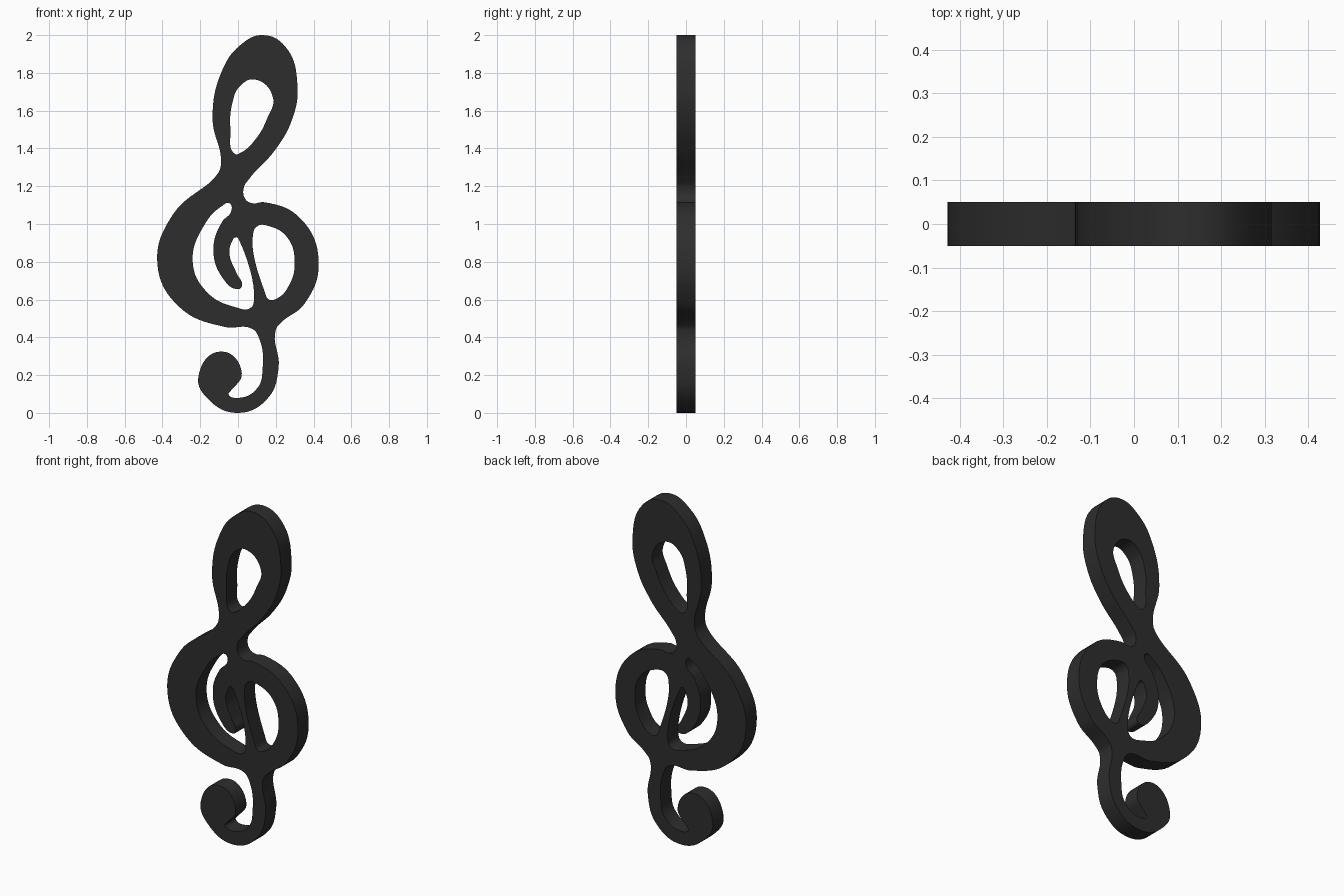
import bpy
import bmesh
import math
from mathutils import Matrix

UNIT = 0.01          # contour points are in hundredths of a unit
HALF_DEPTH = 0.05

default_cube = bpy.data.objects.get("Cube")
if default_cube:
    bpy.data.objects.remove(default_cube, do_unlink=True)

# Outer contour, clockwise from the top: head, bowl, stem, curled tail, back up
head_right = [(13, 200), (25, 194), (31.5, 173), (28.5, 155), (19.5, 139), (6, 124)]
waist_right = [(3, 119), (4, 113), (7.5, 111)]
bowl_right = [(14, 111.5), (33, 103), (42.7, 80), (35, 57.5), (23, 48)]
stem_right = [(20, 44), (21.5, 24), (16, 8)]
tail_curl = [(0, 0), (-16, 7.5), (-21, 19), (-9, 32.5), (2, 21), (-4, 11.5), (-5, 10)]
stem_left = [(1, 8), (10.5, 13.5), (13, 23), (11, 40), (7.5, 44.5)]
bowl_left = [(-7, 45.5), (-31, 56), (-42.7, 79), (-34.5, 105), (-10.5, 127)]
head_left = [(-9, 132), (-13.5, 156), (-8.5, 181), (1, 194.5)]
outline = (head_right + waist_right + bowl_right + stem_right
           + tail_curl + stem_left + bowl_left + head_left)

# Openings: the head loop, the right bowl, and the left bowl around the inner hook
head_opening = [(9, 176.5), (18.5, 167), (15.5, 156), (9, 144.5), (1, 137.5),
                (-1.5, 137), (-4, 150), (-3, 164), (1, 173)]
right_opening = [(8, 95), (10.5, 99), (16, 99), (26, 93), (30, 80),
                 (27, 67.5), (20.5, 60.5), (16.5, 60), (14, 64.5)]
hook_edge = [(-4.5, 111), (-3.5, 107), (-8.5, 101), (-13, 87), (-8.5, 72), (0, 65.5),
             (2, 67), (-1, 74.5), (-4.5, 84), (-3.5, 90), (-1, 93)]
bowl_edge = [(1, 90.5), (8.5, 60), (6.5, 55.5), (-1.5, 56), (-16.5, 64),
             (-24, 80), (-17.5, 100), (-8.5, 109.5)]
left_opening = hook_edge + bowl_edge


def add_contour(curve, points):
    """Add a closed smooth contour to a flat filled curve."""
    spline = curve.splines.new('BEZIER')
    spline.bezier_points.add(len(points) - 1)
    spline.use_cyclic_u = True
    for knot, (x, z) in zip(spline.bezier_points, points):
        knot.co = (x * UNIT, z * UNIT, 0)
        knot.handle_left_type = knot.handle_right_type = 'AUTO'


def make_material(name, colour):
    material = bpy.data.materials.new(name)
    material.use_nodes = True
    material.diffuse_color = colour
    shader = next(n for n in material.node_tree.nodes if n.type == 'BSDF_PRINCIPLED')
    shader.inputs["Base Color"].default_value = colour
    return material


# Filled profile with openings, extruded to an even slab
profile = bpy.data.curves.new("clef_profile", 'CURVE')
profile.dimensions = '2D'
profile.fill_mode = 'BOTH'
profile.resolution_u = 8
profile.extrude = HALF_DEPTH
for contour in (outline, head_opening, right_opening, left_opening):
    add_contour(profile, contour)
profile_object = bpy.data.objects.new("clef_profile", profile)
bpy.context.collection.objects.link(profile_object)

# Turn the profile into an upright, welded mesh
depsgraph = bpy.context.evaluated_depsgraph_get()
mesh = bpy.data.meshes.new_from_object(profile_object.evaluated_get(depsgraph))
bpy.data.objects.remove(profile_object, do_unlink=True)
mesh.transform(Matrix.Rotation(math.radians(90), 4, 'X'))
bm = bmesh.new()
bm.from_mesh(mesh)
bmesh.ops.remove_doubles(bm, verts=bm.verts, dist=0.0001)
bmesh.ops.recalc_face_normals(bm, faces=bm.faces)
bm.to_mesh(mesh)
bm.free()

clef = bpy.data.objects.new("treble_clef", mesh)
bpy.context.collection.objects.link(clef)
mesh.materials.clear()
mesh.materials.append(make_material("charcoal", (0.027, 0.027, 0.027, 1)))

# Smooth rim with crisp front and back edges
bpy.ops.object.select_all(action='DESELECT')
clef.select_set(True)
bpy.context.view_layer.objects.active = clef
bpy.ops.object.shade_smooth_by_angle(angle=math.radians(35))
